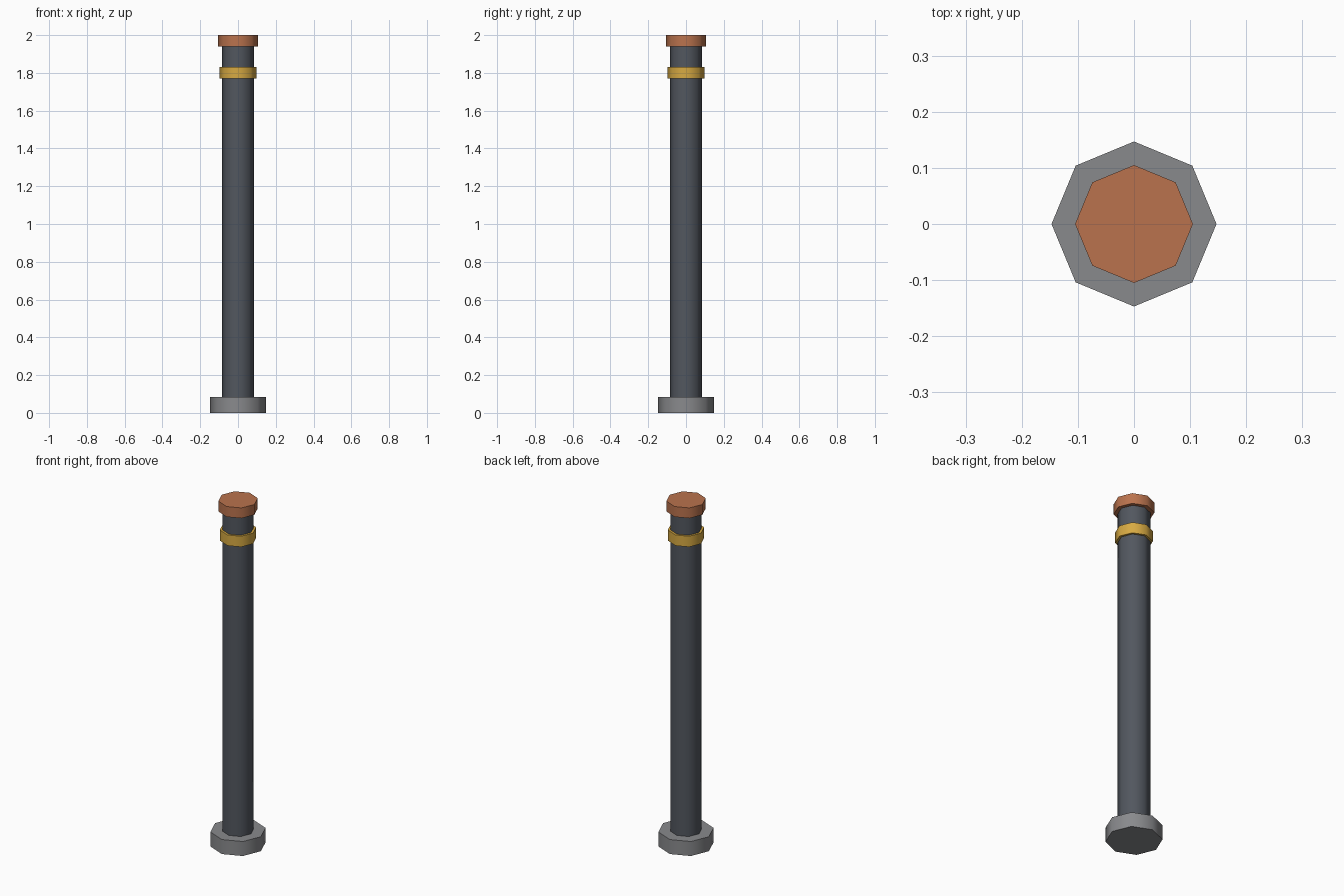
import bpy
import math

cube = bpy.data.objects.get("Cube")
if cube:
    bpy.data.objects.remove(cube, do_unlink=True)


def make_material(name, rgb):
    mat = bpy.data.materials.new(name)
    mat.use_nodes = True
    colour = (*rgb, 1.0)
    mat.diffuse_color = colour
    mat.node_tree.nodes["Principled BSDF"].inputs["Base Color"].default_value = colour
    return mat


def octagon_part(name, radius, bottom, top, mat):
    """Eight-sided drum with corners on the axes and softly shaded sides."""
    bpy.ops.mesh.primitive_cylinder_add(
        vertices=8, radius=radius, depth=top - bottom,
        location=(0, 0, (bottom + top) / 2))
    part = bpy.context.object
    part.name = name
    part.data.materials.append(mat)
    bpy.ops.object.shade_smooth_by_angle(angle=math.radians(50))
    return part


steel = make_material("dark steel", (0.084, 0.095, 0.114))
grey = make_material("mid grey", (0.25, 0.254, 0.265))
gold = make_material("gold", (0.68, 0.40, 0.055))
copper = make_material("copper", (0.49, 0.17, 0.075))

# Foot, pole, band and cap, from the ground up
octagon_part("base", 0.147, 0.0, 0.084, grey)
octagon_part("pole", 0.084, 0.002, 1.96, steel)
octagon_part("band", 0.097, 1.77, 1.832, gold)
octagon_part("cap", 0.105, 1.94, 2.0, copper)
